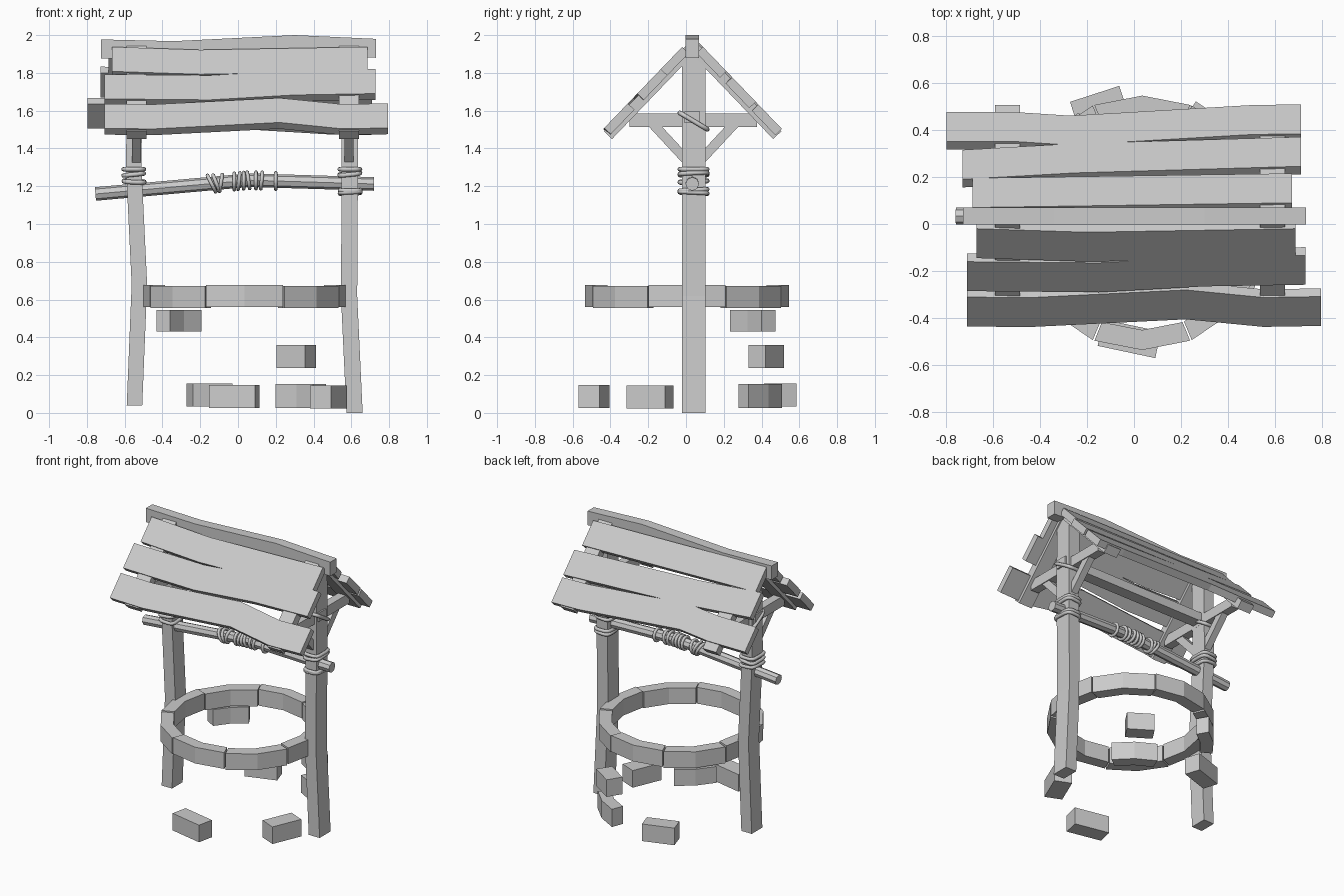
import bpy, bmesh, math
from mathutils import Vector

if "Cube" in bpy.data.objects:
    bpy.data.objects.remove(bpy.data.objects["Cube"])

GREY = (0.6, 0.6, 0.6, 1)
mat = bpy.data.materials.new("plain grey")
mat.use_nodes = True
mat.diffuse_color = GREY
mat.node_tree.nodes["Principled BSDF"].inputs["Base Color"].default_value = GREY

MID_Y = 0.04      # line of the posts
RING_X = 0.035    # middle of the stone ring


def loft(name, rings):
    """Skin a row of equal cross-sections and cap both ends."""
    bm = bmesh.new()
    rows = [[bm.verts.new(p) for p in ring] for ring in rings]
    for a, b in zip(rows, rows[1:]):
        for i in range(len(a)):
            j = (i + 1) % len(a)
            bm.faces.new((a[i], a[j], b[j], b[i]))
    bm.faces.new(rows[0])
    bm.faces.new(rows[-1][::-1])
    bmesh.ops.recalc_face_normals(bm, faces=bm.faces)
    mesh = bpy.data.meshes.new(name)
    bm.to_mesh(mesh)
    bm.free()
    mesh.materials.append(mat)
    obj = bpy.data.objects.new(name, mesh)
    bpy.context.collection.objects.link(obj)
    return obj


def beam(name, points, u, v):
    """Timber along points, with half extents u and v across it."""
    u, v = Vector(u), Vector(v)
    return loft(name, [[Vector(p) + s * u + t * v for s, t in
                        ((-1, -1), (1, -1), (1, 1), (-1, 1))] for p in points])


def tube(name, points, radius, closed=False, smooth=True):
    curve = bpy.data.curves.new(name, "CURVE")
    curve.dimensions = "3D"
    curve.bevel_depth = radius
    curve.bevel_resolution = 2
    curve.use_fill_caps = True
    spline = curve.splines.new("POLY")
    spline.points.add(len(points) - 1)
    for sp, p in zip(spline.points, points):
        sp.co = (*p, 1)
    spline.use_cyclic_u = closed
    spline.use_smooth = smooth
    curve.materials.append(mat)
    obj = bpy.data.objects.new(name, curve)
    bpy.context.collection.objects.link(obj)
    bpy.ops.object.select_all(action="DESELECT")
    obj.select_set(True)
    bpy.context.view_layer.objects.active = obj
    bpy.ops.object.convert(target="MESH")


def squarish(hx, hy, power=5, n=24):
    """Points of a rounded rectangle."""
    pts = []
    for i in range(n):
        c, s = math.cos(math.tau * i / n), math.sin(math.tau * i / n)
        r = (abs(c) ** power + abs(s) ** power) ** (-1 / power)
        pts.append((hx * r * c, hy * r * s))
    return pts


# Posts, slightly crooked
beam("right_post", [(-0.548, MID_Y, 0.04), (-0.522, MID_Y, 0.68),
                    (-0.552, MID_Y, 1.3), (-0.545, MID_Y, 1.92)],
     (0.041, 0, 0), (0, 0.06, 0))
beam("left_post", [(0.617, MID_Y, 0), (0.588, MID_Y, 0.62),
                   (0.592, MID_Y, 1.3), (0.59, MID_Y, 1.92)],
     (0.043, 0, 0), (0, 0.062, 0))

# Roof frame at each post
SLOPE = math.atan(1.04)
CO, SI = math.cos(SLOPE), math.sin(SLOPE)
for side, x in (("right", -0.538), ("left", 0.588)):
    beam(side + "_collar", [(x, -0.3, 1.55), (x, 0.375, 1.55)],
         (0.03, 0, 0), (0, 0, 0.036))
    for face, d in (("front", -1), ("back", 1)):
        out = Vector((0, d * SI, CO))
        top = Vector((x, 0.035 + d * 0.02, 1.96)) - out * 0.03
        end = Vector((x, 0.035 + d * 0.47, 1.98 - 1.04 * 0.47)) - out * 0.03
        beam(f"{side}_{face}_rafter", [top, end], (0.053, 0, 0), out * 0.03)
        beam(f"{side}_{face}_brace",
             [(x, MID_Y + d * 0.03, 1.33), (x, MID_Y + d * 0.225, 1.54)],
             (0.024, 0, 0), (0, d * 0.019, -0.017))
beam("tie_beam", [(-0.6, 0.033, 1.565), (0.645, 0.033, 1.565)],
     (0, 0.042, 0), (0, 0, 0.031))
beam("ridge_beam", [(-0.725, 0.033, 1.927), (-0.34, 0.033, 1.918),
                    (0.3, 0.033, 1.95), (0.73, 0.033, 1.93)],
     (0, 0.036, 0), (0, 0, 0.05))

# Roof planks: stations of (x, distance of the upper edge from the ridge line)
PLANKS = {
    -1: [[(-0.668, 0.055), (-0.2, 0.07), (0.685, 0.055)],
         [(-0.708, 0.195), (-0.15, 0.2), (0.3, 0.175), (0.728, 0.168)],
         [(-0.708, 0.345), (-0.45, 0.348), (0.22, 0.315), (0.55, 0.347),
          (0.793, 0.343)]],
    1: [[(-0.685, 0.035), (0.67, 0.055)],
        [(-0.727, 0.155), (-0.25, 0.182), (0.71, 0.21)],
        [(-0.797, 0.315), (-0.5, 0.315), (-0.27, 0.3), (0.5, 0.345),
         (0.708, 0.348)]],
}
for d, group in PLANKS.items():
    face = "front" if d < 0 else "back"
    out, down = Vector((0, d * SI, CO)), Vector((0, d * CO, -SI))
    for n, stations in enumerate(group, 1):
        pts = [Vector((x, 0.035 + d * t, 1.995 - 1.04 * t))
               + down * 0.09 - out * 0.024 for x, t in stations]
        beam(f"{face}_plank_{n}", pts, down * 0.09, out * 0.024)

# Windlass pole and the rope wound on it
POLE = [(-0.755, 0.033, 1.159), (0.06, 0.033, 1.232), (0.72, 0.033, 1.212)]
tube("windlass_pole", POLE, 0.036, smooth=False)


def pole_z(x):
    a, b = (POLE[0], POLE[1]) if x < POLE[1][0] else (POLE[1], POLE[2])
    return a[2] + (b[2] - a[2]) * (x - a[0]) / (b[0] - a[0])


COILS = [(-0.14, -0.5), (-0.115, -0.4), (-0.09, 0.15), (-0.02, 0), (0.005, 0.1),
         (0.03, 0), (0.055, -0.15), (0.095, 0), (0.125, 0.1), (0.2, 0)]
for n, (x, lean) in enumerate(COILS, 1):
    loop = [(x + lean * z, 0.033 + y, pole_z(x) + z)
            for y, z in squarish(0.043, 0.043, 2, 16)]
    tube(f"pole_coil_{n}", loop, 0.01, True)

# Rope lashings round the posts: (name, post x, height, lean in x, lean in y)
LASHINGS = [("right", -0.552, 1.29, 0, 0), ("right", -0.552, 1.262, 0.1, 0),
            ("right", -0.55, 1.225, -0.05, 0.05), ("left", 0.592, 1.29, 0, 0),
            ("left", 0.592, 1.265, 0.1, 0.05), ("left", 0.594, 1.18, 0, 0.05),
            ("left", 0.594, 1.165, 0.05, -0.05),
            ("right_upper", -0.547, 1.545, 0, -0.6), ("left_upper", 0.592, 1.545, 0, -0.6)]
for name, px, z, lx, ly in LASHINGS:
    loop = [(px + x, MID_Y + y, z + lx * x + ly * y)
            for x, y in squarish(0.054, 0.073)]
    tube(name + "_post_lashing", loop, 0.012, True)


# Curved stones, two facets each
def stone(name, start, end, z, outer=0.54, inner=0.455, half=0.058):
    rings = []
    for deg in (start, (start + end) / 2, end):
        c, s = math.cos(math.radians(deg)), math.sin(math.radians(deg))
        rings.append([(RING_X + r * c, 0.005 + r * s, z + h) for r, h in
                      ((inner, -half), (outer, -half), (outer, half), (inner, half))])
    loft(name, rings)


for i in range(8):
    a = 45 * i - 22.5
    stone(f"rim_stone_{i + 1}", a + 0.4, a + 44.6, 0.616 + 0.003 * (-1) ** i)
stone("loose_stone_upper", 120, 150, 0.488)
stone("loose_stone_back", 37, 69, 0.09, half=0.063)

# Straight loose bricks: (centre, length, width, turn in degrees)
BRICKS = [((-0.02, -0.487, 0.087), 0.25, 0.115, -12),
          ((0.48, -0.19, 0.085), 0.22, 0.12, 67),
          ((-0.15, 0.5, 0.095), 0.22, 0.11, 18),
          ((0.308, 0.425, 0.298), 0.18, 0.11, -33)]
for n, (c, length, width, turn) in enumerate(BRICKS, 1):
    t = math.radians(turn)
    along = Vector((math.cos(t), math.sin(t), 0))
    across = Vector((-along.y, along.x, 0))
    beam(f"loose_brick_{n}", [Vector(c) - along * length / 2, Vector(c) + along * length / 2],
         across * width / 2, (0, 0, 0.061))
